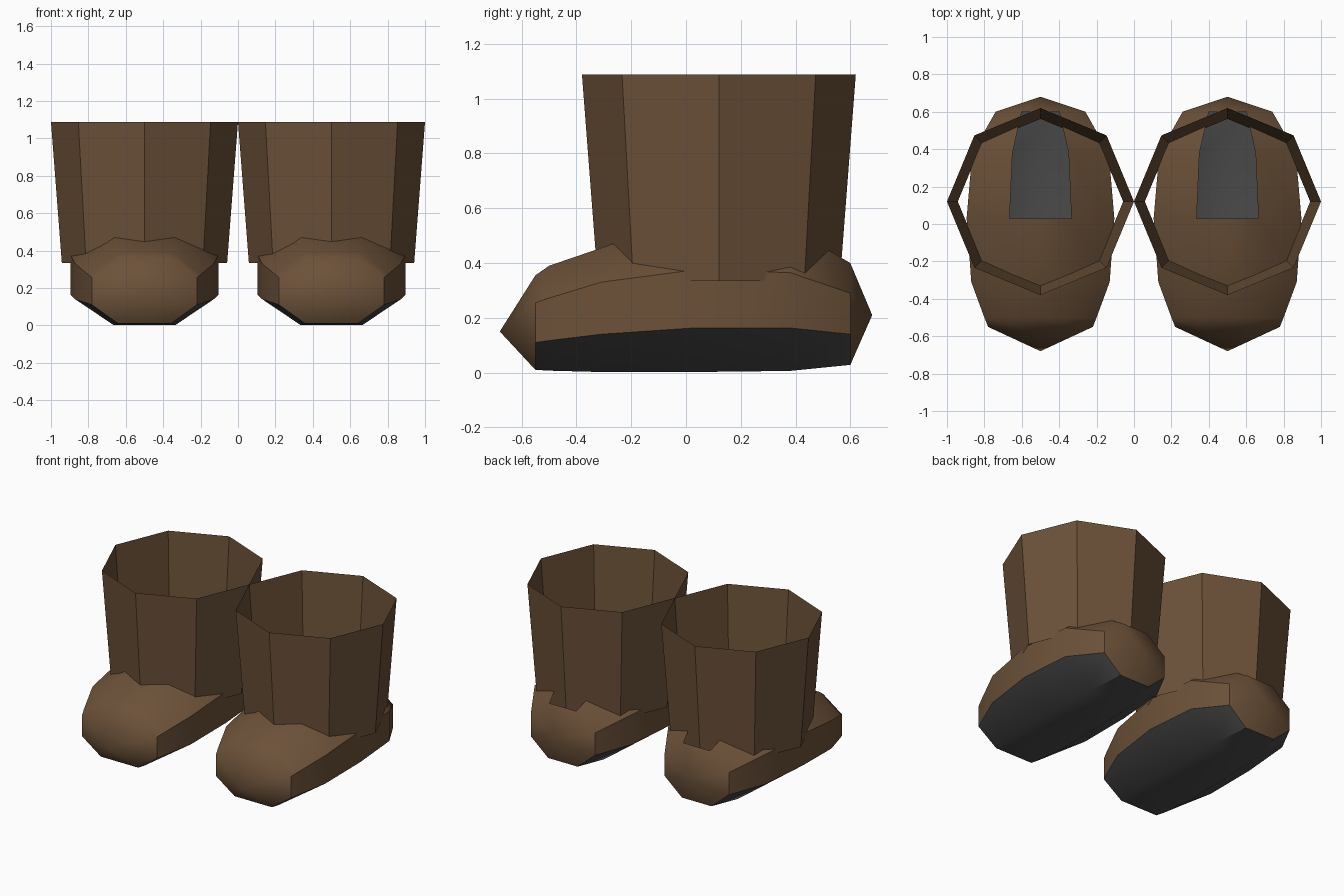
import bpy, bmesh, math

if "Cube" in bpy.data.objects:
    bpy.data.objects.remove(bpy.data.objects["Cube"])


def material(name, rgb):
    m = bpy.data.materials.new(name)
    m.diffuse_color = (*rgb, 1)
    m.use_nodes = True
    m.node_tree.nodes["Principled BSDF"].inputs["Base Color"].default_value = m.diffuse_color
    return m


leather = material("brown leather", (0.150, 0.083, 0.041))
rubber = material("dark grey rubber", (0.070, 0.070, 0.070))


def finish(bm, name, mats):
    me = bpy.data.meshes.new(name)
    bmesh.ops.recalc_face_normals(bm, faces=bm.faces)
    bm.to_mesh(me)
    bm.free()
    for m in mats:
        me.materials.append(m)
    ob = bpy.data.objects.new(name, me)
    bpy.context.collection.objects.link(ob)
    return ob


# Shoe sections: y, half width, sole half width, ridge half width,
# bottom z, sole edge z, side top z, ridge z
SECTIONS = [
    (-0.55, 0.28, 0.14, 0.14, 0.01, 0.11, 0.255, 0.355),
    (-0.50, 0.30, 0.15, 0.145, 0.007, 0.117, 0.272, 0.39),
    (-0.31, 0.37, 0.165, 0.16, 0.002, 0.14, 0.33, 0.455),
    (0.03, 0.395, 0.165, 0.165, 0.002, 0.163, 0.375, 0.575),
    (0.38, 0.365, 0.155, 0.15, 0.006, 0.163, 0.365, 0.53),
    (0.60, 0.24, 0.11, 0.10, 0.028, 0.14, 0.29, 0.40),
]


def shoe(name, cx):
    bm = bmesh.new()
    rings = []
    for y, w, b, t, z0, z1, z2, z3 in SECTIONS:
        half = [(b, z0), (w, z1), (w, z2), (t, z3)]
        outline = half + [(-x, z) for x, z in reversed(half)]
        rings.append([bm.verts.new((cx + x, y, z)) for x, z in outline])
    for r, (a, c) in enumerate(zip(rings, rings[1:])):
        for i in range(8):
            # Foot opening along the rear of the ridge
            if i == 3 and r >= 3:
                continue
            j = (i + 1) % 8
            f = bm.faces.new((a[i], a[j], c[j], c[i]))
            # Sole covers the underside and its sloping edges
            f.material_index = 1 if i in (0, 6, 7) else 0
    # Pointed toe and heel caps
    for ring, y, z in ((rings[0], -0.68, 0.15), (rings[-1], 0.68, 0.21)):
        tip = bm.verts.new((cx, y, z))
        for i in range(8):
            bm.faces.new((ring[i], ring[(i + 1) % 8], tip))
    ob = finish(bm, name, [leather, rubber])
    bpy.ops.object.select_all(action='DESELECT')
    ob.select_set(True)
    bpy.context.view_layer.objects.active = ob
    bpy.ops.object.shade_smooth_by_angle(angle=math.radians(38))


def shaft(name, cx):
    # Open eight-sided tube flaring upward
    bm = bmesh.new()
    lo, hi = [[bm.verts.new((cx + r * math.cos(k * math.pi / 4),
                             0.12 + r * math.sin(k * math.pi / 4), z))
               for k in range(8)] for r, z in ((0.442, 0.335), (0.5, 1.088))]
    for i in range(8):
        j = (i + 1) % 8
        bm.faces.new((lo[i], lo[j], hi[j], hi[i]))
    finish(bm, name, [leather])


for side, cx in (("left", -0.5), ("right", 0.5)):
    shoe(side + "_shoe", cx)
    shaft(side + "_shaft", cx)
